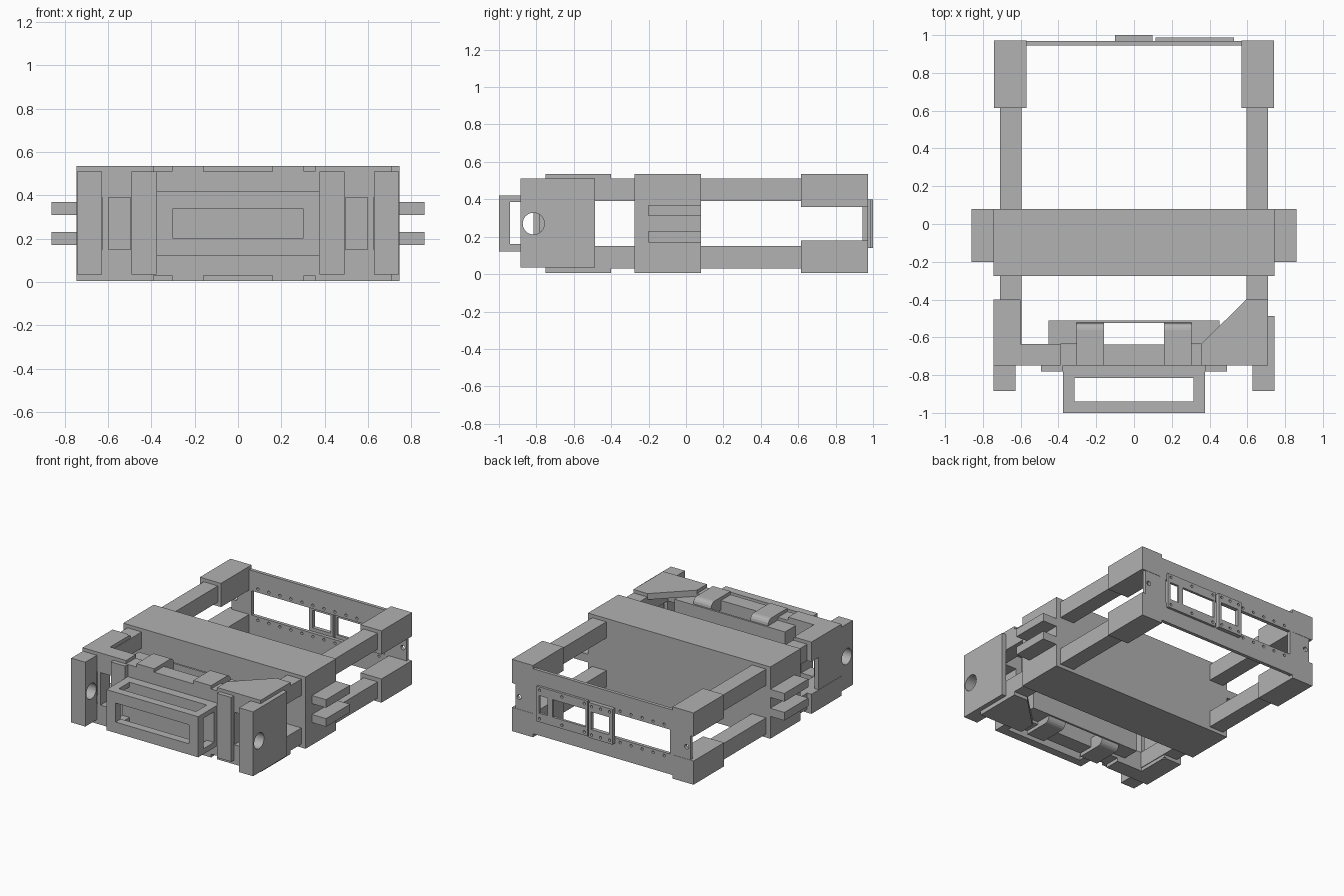
import bpy, bmesh, math
from mathutils import Matrix, Vector

if "Cube" in bpy.data.objects:
    bpy.data.objects.remove(bpy.data.objects["Cube"])

grey = bpy.data.materials.new("plain_grey")
grey.use_nodes = True
colour = (0.445, 0.445, 0.445, 1)
grey.diffuse_color = colour
grey.node_tree.nodes["Principled BSDF"].inputs["Base Color"].default_value = colour

MID = 0.27  # height of the horizontal symmetry plane


def finish(bm, name):
    bmesh.ops.recalc_face_normals(bm, faces=bm.faces)
    me = bpy.data.meshes.new(name)
    bm.to_mesh(me)
    bm.free()
    me.materials.append(grey)
    ob = bpy.data.objects.new(name, me)
    bpy.context.collection.objects.link(ob)
    return ob


def add_box(bm, x, y, z):
    size = [b - a for a, b in (x, y, z)]
    mid = [(a + b) / 2 for a, b in (x, y, z)]
    m = Matrix.Translation(mid) @ Matrix.Diagonal((*size, 1))
    bmesh.ops.create_cube(bm, size=1, matrix=m)


def box(name, x, y, z):
    bm = bmesh.new()
    add_box(bm, x, y, z)
    return finish(bm, name)


def add_rod(bm, centre, radius, length, axis, sides=32):
    turn = Matrix.Rotation(math.pi / 2, 4, 'Y' if axis == 'X' else 'X')
    bmesh.ops.create_cone(bm, cap_ends=True, segments=sides, radius1=radius, radius2=radius,
                          depth=length, matrix=Matrix.Translation(centre) @ turn)


def prism(name, outline, z):
    """Plan outline raised between two heights."""
    bm = bmesh.new()
    face = bm.faces.new([bm.verts.new((px, py, z[0])) for px, py in outline])
    top = bmesh.ops.extrude_face_region(bm, geom=[face])
    verts = [g for g in top["geom"] if isinstance(g, bmesh.types.BMVert)]
    bmesh.ops.translate(bm, verts=verts, vec=Vector((0, 0, z[1] - z[0])))
    return finish(bm, name)


def cut(ob, bm, name):
    cutter = finish(bm, name)
    cutter.hide_render = True
    cutter.hide_viewport = False
    mod = ob.modifiers.new("cut", 'BOOLEAN')
    mod.operation = 'DIFFERENCE'
    mod.solver = 'EXACT'
    mod.object = cutter
    bpy.context.view_layer.objects.active = ob
    bpy.ops.object.modifier_apply(modifier=mod.name)
    bpy.data.objects.remove(cutter)


def span(a, b, s):
    return tuple(sorted((a * s, b * s)))


def level(a, b, s):
    """Height range, mirrored about the middle when s is -1."""
    return (a, b) if s > 0 else (2 * MID - b, 2 * MID - a)


# Central bulkhead with twin fins on both sides
box("bulkhead", (-0.745, 0.745), (-0.275, 0.08), (0.005, 0.535))
for sx, side in ((1, "left"), (-1, "right")):
    for sz, lv in ((1, "upper"), (-1, "lower")):
        tag = f"{side}_{lv}"
        box("fin_" + tag, span(0.74, 0.86, sx), (-0.2, 0.08), level(0.31, 0.37, sz))
        box("rail_" + tag, span(0.595, 0.71, sx), (-0.7, 0.7), level(0.39, 0.51, sz))
        box("rear_bracket_" + tag, span(0.57, 0.742, sx), (0.615, 0.972), level(0.36, 0.535, sz))
        # Rounded hook pads over the front crossbar
        pad = box("hook_pad_" + tag, span(0.16, 0.305, sx), (-0.75, -0.522), level(0.44, 0.535, sz))
        rear = pad.data.attributes.new("bevel_weight_edge", 'FLOAT', 'EDGE')
        for e in pad.data.edges:
            pts = [pad.data.vertices[i].co for i in e.vertices]
            if all(p.y > -0.6 and (p.z - MID) * sz > 0.2 for p in pts):
                rear.data[e.index].value = 1
        bev = pad.modifiers.new("round", 'BEVEL')
        bev.limit_method = 'WEIGHT'
        bev.width = 0.04
        bev.segments = 4

    # Side ears with a cross hole
    bm = bmesh.new()
    add_rod(bm, (sx * 0.68, -0.815, MID), 0.058, 0.3, 'X')
    ear = box("ear_" + side, span(0.628, 0.743, sx), (-0.885, -0.75), (0.035, 0.51))
    cut(ear, bm, "ear_hole")
    box("side_plate_" + side, span(0.71, 0.743, sx), (-0.75, -0.487), (0.035, 0.51))
    box("front_strip_" + side, span(0.375, 0.492, sx), (-0.782, -0.75), (0.035, 0.51))
    box("inner_cheek_" + side, span(0.305, 0.452, sx), (-0.635, -0.51), (0.05, 0.49))

# Front corner plates: a gusset on the left, an elbow on the right
for sz, lv in ((1, "upper"), (-1, "lower")):
    prism("gusset_" + lv, [(0.355, -0.75), (0.71, -0.75), (0.71, -0.4), (0.595, -0.4),
                           (0.355, -0.635)], level(0.49, 0.535, sz))
    prism("elbow_" + lv, [(-0.745, -0.75), (-0.39, -0.75), (-0.39, -0.635), (-0.6, -0.635),
                          (-0.6, -0.42), (-0.62, -0.4), (-0.745, -0.4)], level(0.49, 0.535, sz))
    for sx in (1, -1):
        box("corner_block_" + lv, span(0.6, 0.71 if sx > 0 else 0.745, sx), (-0.75, -0.4),
            level(0.39, 0.53, sz))

# Front wall with side windows and the plate behind it
wall = box("front_wall", (-0.625, 0.625), (-0.75, -0.637), (0.03, 0.51))
bm = bmesh.new()
for sx in (1, -1):
    add_box(bm, span(0.495, 0.598, sx), (-0.9, -0.5), (0.15, 0.39))
cut(wall, bm, "wall_windows")
box("inner_plate", (-0.452, 0.452), (-0.525, -0.51), (0.05, 0.49))

# Open handle box on the front
handle = box("handle", (-0.375, 0.375), (-1.0, -0.75), (0.12, 0.42))
for name, x, y, z in (("top_opening", (-0.315, 0.315), (-0.94, -0.815), (0, 0.6)),
                      ("front_opening", (-0.3, 0.3), (-1.1, -0.85), (0.2, 0.34)),
                      ("side_opening", (-0.5, 0.5), (-0.94, -0.815), (0.16, 0.385))):
    bm = bmesh.new()
    add_box(bm, x, y, z)
    cut(handle, bm, name)

# Rear panel with long window, screw rows and side holes
panel = box("rear_panel", (-0.715, 0.715), (0.945, 0.97), (0.03, 0.51))
bm = bmesh.new()
add_box(bm, (-0.55, 0.535), (0.9, 1.1), (0.18, 0.36))
for i in range(12):
    for z in (0.155, 0.385):
        add_rod(bm, (-0.5 + i * 0.09, 0.96, z), 0.01, 0.2, 'Y', 12)
for x in (-0.685, 0.685):
    add_rod(bm, (x, 0.96, MID), 0.017, 0.2, 'Y', 16)
cut(panel, bm, "panel_openings")

# Two small cover plates on the rear panel
for name, x, y, holes in (
        ("wide_cover", (0.115, 0.53), (0.97, 0.988), ((0.13, 0.4), (0.44, 0.51))),
        ("narrow_cover", (-0.1, 0.097), (0.97, 1.0), ((-0.07, 0.075),))):
    cover = box(name, x, y, (0.14, 0.4))
    bm = bmesh.new()
    for h in holes:
        add_box(bm, h, (0.9, 1.1), (0.205, 0.335))
    for px in (x[0] + 0.025, sum(x) / 2, x[1] - 0.025):
        for z in (0.165, 0.375):
            add_rod(bm, (px, 0.98, z), 0.01, 0.2, 'Y', 12)
    cut(cover, bm, "cover_openings")
